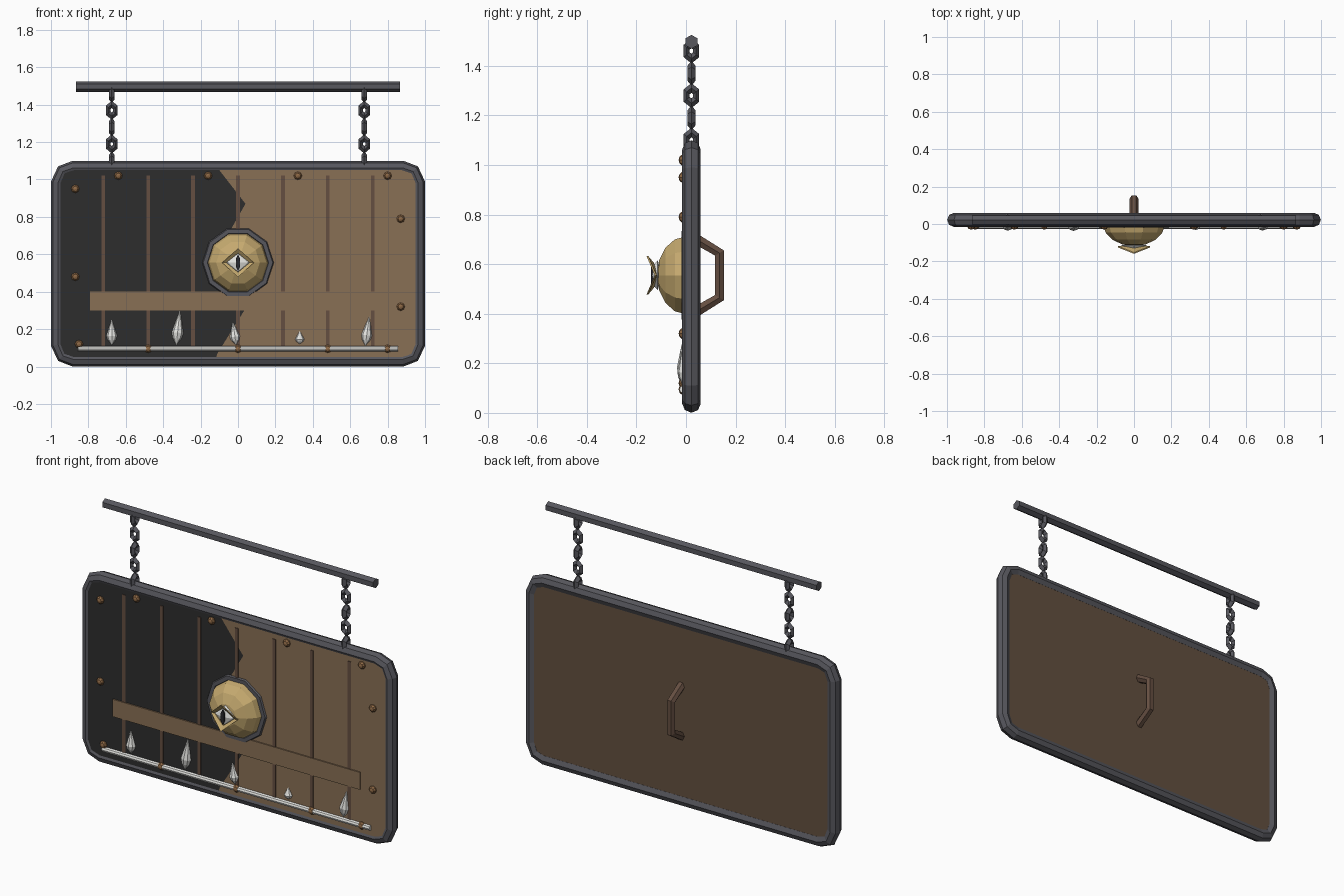
import bpy, bmesh, math
from mathutils import Matrix, Vector

if "Cube" in bpy.data.objects:
    bpy.data.objects.remove(bpy.data.objects["Cube"])


def material(name, r, g, b):
    m = bpy.data.materials.new(name)
    m.diffuse_color = (r, g, b, 1)
    m.use_nodes = True
    m.node_tree.nodes["Principled BSDF"].inputs["Base Color"].default_value = m.diffuse_color
    return m


IRON = material("dark iron", 0.095, 0.095, 0.11)
WOOD = material("light wood", 0.25, 0.16, 0.09)
BLACK = material("black paint", 0.026, 0.026, 0.026)
BACK = material("back wood", 0.125, 0.08, 0.05)
TRIM = material("brown trim", 0.13, 0.077, 0.053)
COPPER = material("copper", 0.27, 0.14, 0.06)
GOLD = material("gold", 0.56, 0.40, 0.16)
BONE = material("bone white", 0.78, 0.78, 0.75)
PUPIL = material("pupil", 0.02, 0.02, 0.025)


def add(name, bm, mat):
    bmesh.ops.remove_doubles(bm, verts=bm.verts, dist=1e-5)
    bmesh.ops.recalc_face_normals(bm, faces=bm.faces)
    me = bpy.data.meshes.new(name)
    bm.to_mesh(me)
    bm.free()
    me.materials.append(mat)
    ob = bpy.data.objects.new(name, me)
    bpy.context.collection.objects.link(ob)
    return ob


def prism(name, pts, y0, y1, mat):
    """Outline in x, z pushed from y0 to y1."""
    bm = bmesh.new()
    f = bm.faces.new([bm.verts.new((x, y0, z)) for x, z in pts])
    ext = bmesh.ops.extrude_face_region(bm, geom=[f], use_keep_orig=True)
    vs = [g for g in ext["geom"] if isinstance(g, bmesh.types.BMVert)]
    bmesh.ops.translate(bm, vec=(0, y1 - y0, 0), verts=vs)
    return add(name, bm, mat)


def rect(x0, x1, z0, z1):
    return [(x0, z0), (x1, z0), (x1, z1), (x0, z1)]


def lathe(name, profile, n, matrix, mat, closed=False):
    """Revolve (radius, height) points about local z."""
    bm = bmesh.new()
    rings = [[bm.verts.new((r * math.cos(2 * math.pi * i / n), r * math.sin(2 * math.pi * i / n), h))
              for i in range(n)] for r, h in profile]
    pairs = list(zip(rings, rings[1:]))
    if closed:
        pairs.append((rings[-1], rings[0]))
    for a, b in pairs:
        for i in range(n):
            j = (i + 1) % n
            bm.faces.new((a[i], a[j], b[j], b[i]))
    bmesh.ops.transform(bm, matrix=matrix, verts=bm.verts)
    return add(name, bm, mat)


def tube(name, pts, radius, res, mat, cyclic=False):
    """Poly curve with a round bevel of 4 + 2 * res sides, turned into a mesh."""
    cu = bpy.data.curves.new(name, "CURVE")
    cu.dimensions = "3D"
    cu.bevel_depth, cu.bevel_resolution, cu.use_fill_caps = radius, res, True
    sp = cu.splines.new("POLY")
    sp.points.add(len(pts) - 1)
    for p, c in zip(sp.points, pts):
        p.co = (*c, 1)
    sp.use_cyclic_u = cyclic
    tmp = bpy.data.objects.new(name + "_curve", cu)
    bpy.context.collection.objects.link(tmp)
    bpy.context.view_layer.update()
    me = bpy.data.meshes.new_from_object(tmp.evaluated_get(bpy.context.evaluated_depsgraph_get()))
    bpy.data.objects.remove(tmp)
    bm = bmesh.new()
    bm.from_mesh(me)
    for f in bm.faces:
        f.smooth, f.material_index = False, 0
    return add(name, bm, mat)


T = Matrix.Translation
FRONT = Matrix.Rotation(math.pi / 2, 4, "X")   # local z to -y
ALONG_X = Matrix.Rotation(math.pi / 2, 4, "Y")
YC = 0.022                                     # middle plane of frame and chains

# Board outline with clipped corners, counter-clockwise from bottom left
CORNER = [(0, 0.08), (0.026, 0.02), (0.083, 0)]
X, Z0, Z1 = 0.9625, 0.0375, 1.0625
bl = [(-X + a, Z0 + b) for a, b in CORNER]
br = [(-x, z) for x, z in reversed(bl)]
tr = [(x, Z0 + Z1 - z) for x, z in reversed(br)]
tl = [(-x, z) for x, z in reversed(tr)]
tube("rim", [(x, YC, z) for x, z in bl + br + tr + tl], 0.0375, 2, IRON, True)
prism("back_panel", bl + br + tr + tl, 0.01, 0.048, BACK)

# Front in two halves that meet on a jagged line
jag = [(-0.12, Z0), (-0.11, 0.07), (0.04, 0.31), (-0.12, 0.59), (0.04, 0.87), (-0.10, 1.05), (-0.12, Z1)]
prism("painted_half", bl + jag + tl, -0.01, 0.01, BLACK)
prism("bare_half", br + tr + jag[::-1], -0.01, 0.01, WOOD)

# Plank strips and cross bar
for i in range(-3, 4):
    x = 0.24 * i
    prism("plank_strip", rect(x - 0.01, x + 0.01, 0.09, 1.02), -0.0135, 0, TRIM)
prism("cross_bar", rect(-0.79, 0.79, 0.30, 0.40), -0.017, 0, WOOD)

# Rivets
rivets = [(-0.87, 0.95), (-0.87, 0.48), (-0.85, 0.12), (-0.64, 1.02), (-0.16, 1.02), (0.32, 1.02),
          (0.8, 1.02), (0.87, 0.79), (0.87, 0.32), (-0.48, 0.095), (0, 0.095), (0.48, 0.095), (0.8, 0.095)]
for x, z in rivets:
    lathe("rivet", [(0, -0.005), (0.022, 0), (0.022, 0.008), (0.014, 0.018), (0, 0.022)], 8,
          T((x, -0.008, z)) @ FRONT, COPPER)

# Jaw rod and teeth: x, bottom, height, radius, lean
lathe("jaw_rod", [(0, -0.855), (0.015, -0.855), (0.015, 0.855), (0, 0.855)], 8,
      T((0, -0.012, 0.095)) @ ALONG_X, BONE)
for x, z, h, r, lean in [(-0.675, 0.115, 0.135, 0.029, 0), (-0.33, 0.115, 0.185, 0.031, 6),
                         (-0.01, 0.115, 0.125, 0.028, -8), (0.33, 0.12, 0.07, 0.025, 0),
                         (0.68, 0.11, 0.16, 0.029, 8)]:
    m = T((x, -0.012, z)) @ Matrix.Rotation(math.radians(lean), 4, "Y") @ Matrix.Diagonal((1, 0.8, 1, 1))
    lathe("tooth", [(0, 0), (r * 0.75, h * 0.2), (r, h * 0.36), (r * 0.5, h * 0.7), (0, h)], 8, m, BONE)

# Round boss with iron ring
EYE = 0.555
ring = [(0.175 + 0.022 * math.cos(a), 0.022 * math.sin(a)) for a in (math.pi / 3 * k for k in range(6))]
lathe("boss_ring", ring, 10, T((0, 0.0, EYE)) @ FRONT, IRON, True)
dome = [(0.165 * math.cos(a), 0.118 * math.sin(a)) for a in (math.pi / 8 * k for k in range(4))]
lathe("boss_dome", dome + [(0, 0.118)], 10, T((0, 0, EYE)) @ FRONT, GOLD)

# Eye: diamond eyeball, slit pupil, flared lids
lathe("eyeball", [(0, 0), (1, 0.008), (0.75, 0.022), (0, 0.033)], 4,
      T((0, -0.106, EYE)) @ FRONT @ Matrix.Diagonal((0.07, 0.06, 1, 1)), BONE)
prism("pupil", [(-0.011, EYE - 0.022), (0, EYE - 0.043), (0.011, EYE - 0.022),
                (0.011, EYE + 0.022), (0, EYE + 0.043), (-0.011, EYE + 0.022)], -0.142, -0.134, PUPIL)
for s in (1, -1):
    # each lid is a strip: inner edge near the eyeball, outer edge flared forward
    bm = bmesh.new()
    rows = []
    for dy in (0, 0.007):
        rows.append([bm.verts.new((x, y + dy, EYE + s * z)) for x, y, z in
                     [(-0.085, -0.126, 0), (0, -0.159, 0.077), (0.085, -0.126, 0),
                      (0.063, -0.124, 0), (0, -0.136, 0.05), (-0.063, -0.124, 0)]])
    f, b = rows
    for r in rows:
        bm.faces.new((r[0], r[1], r[4], r[5]))
        bm.faces.new((r[1], r[2], r[3], r[4]))
    for i in range(6):
        j = (i + 1) % 6
        bm.faces.new((f[i], f[j], b[j], b[i]))
    add("upper_lid" if s > 0 else "lower_lid", bm, GOLD)

# Grip on the back
tube("back_grip", [(0, 0.035, 0.405), (0, 0.135, 0.465), (0, 0.135, 0.645), (0, 0.035, 0.705)],
     0.024, 1, TRIM)

# Hanging bar and chains of alternating links
lathe("hanging_bar", [(0, -0.865), (0.028, -0.865), (0.028, 0.865), (0, 0.865)], 6,
      T((0, YC, 1.497)) @ ALONG_X, IRON)
link = [(0.022 + 0.014 * math.cos(a), 0.016 * math.sin(a)) for a in (math.pi / 2 * k for k in range(4))]
for sx in (-0.675, 0.675):
    for k in range(5):
        turn = Matrix.Rotation(math.pi / 2 if k % 2 == 0 else 0, 4, "Z")
        m = T((sx, YC, 1.10 + 0.09 * k)) @ turn @ Matrix.Diagonal((1, 1, 1.4, 1)) @ FRONT
        lathe("chain_link", link, 6, m @ Matrix.Rotation(math.pi / 6, 4, "Z"), IRON, True)
